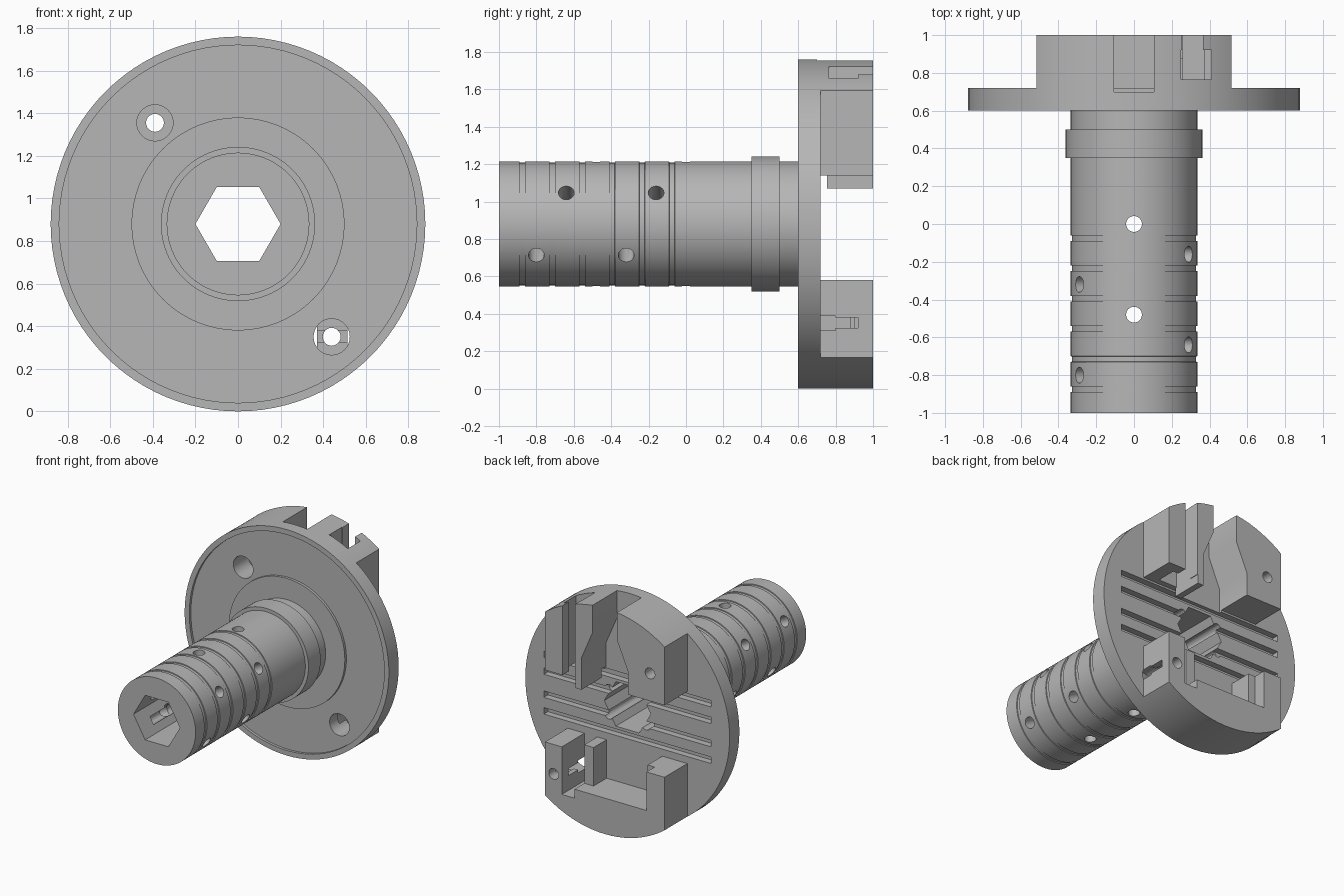
import bpy, bmesh, math
from mathutils import Matrix

if "Cube" in bpy.data.objects:
    bpy.data.objects.remove(bpy.data.objects["Cube"])

ZC = 0.88  # height of the main axis
grey = bpy.data.materials.new("mid_grey")
grey.diffuse_color = (0.47, 0.47, 0.47, 1)
grey.use_nodes = True
grey.node_tree.nodes["Principled BSDF"].inputs["Base Color"].default_value = grey.diffuse_color
cutters = []


def make_object(name, bm):
    bmesh.ops.recalc_face_normals(bm, faces=bm.faces[:])
    me = bpy.data.meshes.new(name)
    bm.to_mesh(me)
    bm.free()
    ob = bpy.data.objects.new(name, me)
    bpy.context.collection.objects.link(ob)
    return ob


def skin(name, rings):
    """Join equal-sized rings of points into a closed solid."""
    bm = bmesh.new()
    rows = [[bm.verts.new(p) for p in ring] for ring in rings]
    n = len(rows[0])
    for a, b in zip(rows, rows[1:]):
        for i in range(n):
            j = (i + 1) % n
            bm.faces.new((a[i], a[j], b[j], b[i]))
    bm.faces.new(rows[0])
    bm.faces.new(rows[-1])
    return make_object(name, bm)


def circle(r, n, cx=0, cz=0):
    return [(cx + r * math.cos(2 * math.pi * i / n),
             cz + r * math.sin(2 * math.pi * i / n)) for i in range(n)]


def cut(name, pts, y0, y1):
    """Cutter: x/z outline (z from the axis) pushed along y."""
    ob = skin(name, [[(x, y, z + ZC) for x, z in pts] for y in (y0, y1)])
    ob.hide_render = True
    cutters.append(ob)


def cut_box(name, x0, x1, z0, z1, y0, y1=1.1):
    cut(name, [(x0, z0), (x1, z0), (x1, z1), (x0, z1)], y0, y1)


# Turned body: ringed shaft, collar, flange with a sunken front band
prof = [(.335, -1)]
for k in reversed(range(6)):
    a, b = -.09 - .16 * k, -.06 - .16 * k
    prof += [(.335, a), (.328, a + .001), (.328, b - .001), (.335, b)]
prof += [(.335, .35), (.362, .35), (.362, .5), (.335, .5), (.335, .6),
         (.5, .6), (.5, .62), (.84, .62), (.84, .6), (.88, .6), (.88, 1)]
body = skin("flanged_hub", [[(x, y, z + ZC) for x, z in circle(r, 96)] for r, y in prof])

# Trim the back half of the flange to two blocks
for s in (-1, 1):
    x0, x1 = sorted((s * .515, s * 1.0))
    cut_box("side_trim", x0, x1, -1, 1, .72)
cut_box("middle_gap_left", -.7, .2, -.3, .26, .72)
cut_box("middle_gap_right", .25, .7, -.3, .26, .72)
cut_box("middle_gap_low", .19, .26, -.3, .19, .72)
cut_box("thin_wall_undercut", .19, .26, .18, .26, .72, .755)

# Upper block: dog-leg centre slot and T-shaped side slot
cut("centre_slot", [(-.105, 1), (.105, 1), (.105, .66), (.2, .44), (.2, .22),
                    (-.2, .22), (-.2, .44), (-.105, .66)], .70, 1.1)
cut_box("side_slot", .25, .41, .2, 1, .765, .92)
cut_box("side_slot_mouth", .255, .365, .2, 1, .9)

# Lower block: wide recess, pillar, side channel and slit
cut_box("low_recess", -.3, .18, -.6, -.25, .72)
cut_box("low_recess_step", -.36, .18, -.6, -.25, .9)
cut_box("pillar_top", .17, .27, -.6, -.25, .88)
cut_box("side_channel", .26, .37, -.67, -.25, .72)
cut_box("side_slit", .3, .6, -.555, -.5, .72, .92)

# Long thin grooves across the flange
for z in (-.22, -.09, .09, .22):
    cut_box("long_groove", -.72, .72, z - .025, z + .025, .67, .73)

# Hexagonal bore and wire channels beside it
cut("hex_bore", circle(.2, 6), -1.2, 1.2)
for x in (-.16, .16):
    for z in (-.1, .1):
        cut("wire_channel", circle(.035, 16, x, z), -.85, .8)

# Bolt holes with front counterbores
for x, z in ((-.39, .475), (.44, -.53)):
    cut("bolt_hole", circle(.042, 24, x, z), .5, 1.2)
    cut("counterbore", circle(.085, 32, x, z), .5, .8)

# Cross holes spiralling along the shaft
for deg, y in ((90, 0), (90, -.48), (30, -.16), (30, -.64), (-30, -.32), (-30, -.80)):
    bm = bmesh.new()
    bmesh.ops.create_cone(bm, cap_ends=True, segments=24, radius1=.042, radius2=.042, depth=1,
                          matrix=Matrix.Translation((0, y, ZC)) @
                          Matrix.Rotation(math.radians(90 - deg), 4, 'Y'))
    ob = make_object("cross_hole", bm)
    ob.hide_render = True
    cutters.append(ob)

# Apply every cut, then drop the cutters
for c in cutters:
    m = body.modifiers.new(c.name, 'BOOLEAN')
    m.operation, m.solver, m.object = 'DIFFERENCE', 'EXACT', c
dg = bpy.context.evaluated_depsgraph_get()
mesh = bpy.data.meshes.new_from_object(body.evaluated_get(dg))
body.modifiers.clear()
body.data = mesh
for c in cutters:
    bpy.data.objects.remove(c)
mesh.materials.clear()
mesh.materials.append(grey)
for p in mesh.polygons:
    p.material_index = 0

bpy.context.view_layer.objects.active = body
body.select_set(True)
bpy.ops.object.shade_smooth_by_angle(angle=math.radians(30))
